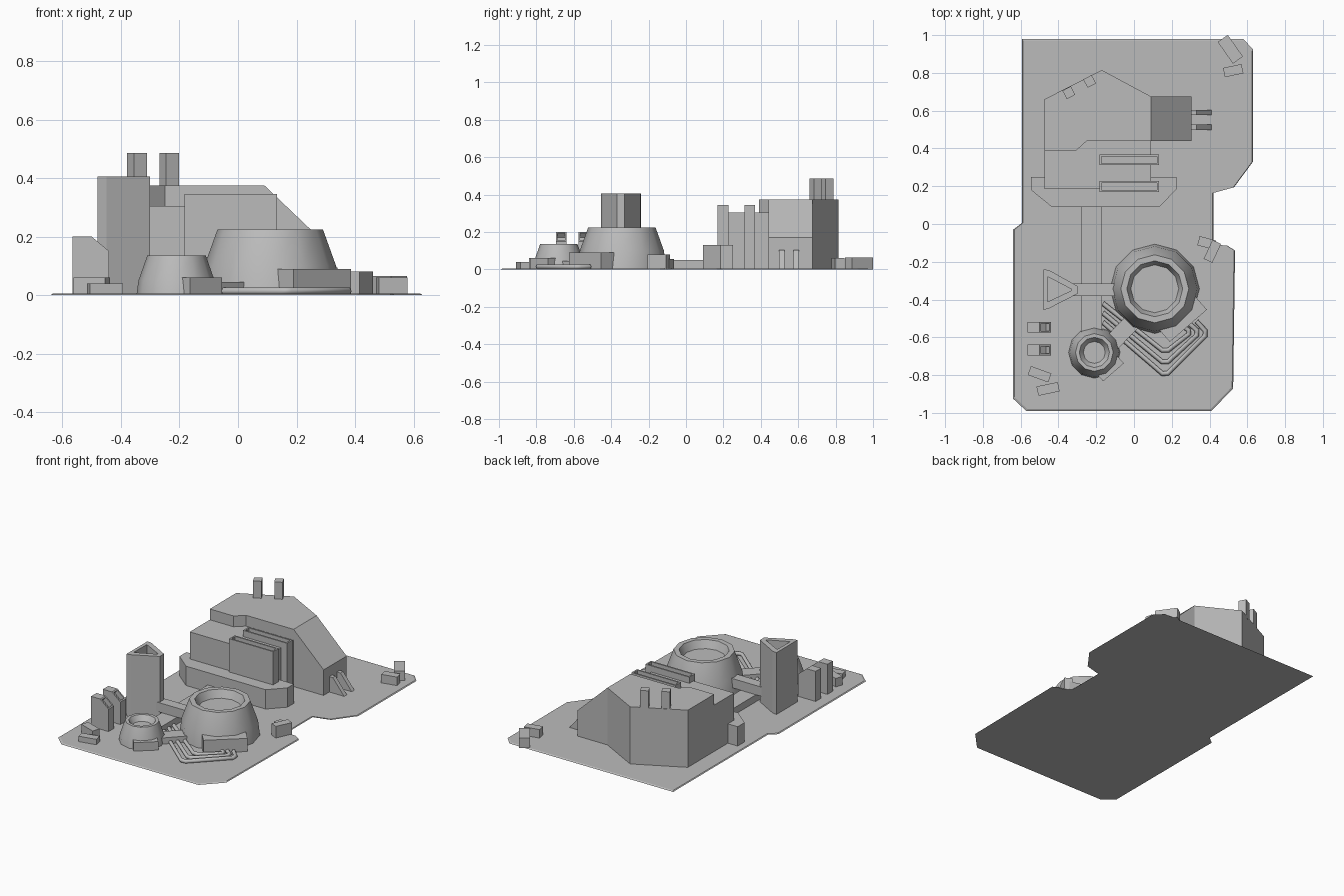
import bpy, bmesh, math
from mathutils import Vector, Matrix

old = bpy.data.objects.get("Cube")
if old:
    bpy.data.objects.remove(old)

grey = bpy.data.materials.new("plain grey")
grey.use_nodes = True
TONE = (0.5, 0.5, 0.5, 1)
grey.diffuse_color = TONE
grey.node_tree.nodes["Principled BSDF"].inputs["Base Color"].default_value = TONE


def finish(name, bm, smooth=False):
    bmesh.ops.recalc_face_normals(bm, faces=bm.faces)
    me = bpy.data.meshes.new(name)
    bm.to_mesh(me)
    bm.free()
    me.materials.append(grey)
    ob = bpy.data.objects.new(name, me)
    bpy.context.collection.objects.link(ob)
    if smooth:
        bpy.ops.object.select_all(action='DESELECT')
        ob.select_set(True)
        bpy.context.view_layer.objects.active = ob
        bpy.ops.object.shade_smooth_by_angle(angle=math.radians(35))
    return ob


def recess(bm, face, width, depth):
    """Inset a face and sink it."""
    bmesh.ops.inset_region(bm, faces=[face], thickness=width)
    shift = -face.normal * depth
    out = bmesh.ops.extrude_discrete_faces(bm, faces=[face])
    bmesh.ops.translate(bm, vec=shift, verts=out["faces"][0].verts)


def prism(name, outline, z0, z1, slot=None, taper=1):
    """Upright extrusion of a plan outline."""
    bm = bmesh.new()
    low = [bm.verts.new((x, y, z0)) for x, y in outline]
    high = [bm.verts.new((x * taper, y * taper, z1)) for x, y in outline]
    bm.faces.new(low)
    top = bm.faces.new(high)
    n = len(outline)
    for i in range(n):
        j = (i + 1) % n
        bm.faces.new((low[i], low[j], high[j], high[i]))
    bmesh.ops.recalc_face_normals(bm, faces=bm.faces)
    if slot:
        recess(bm, top, *slot)
    return finish(name, bm)


def box(name, x, y, w, d, z0, z1, turn=0, slot=None):
    r = Matrix.Rotation(math.radians(turn), 2)
    pts = [r @ Vector((a * w / 2, b * d / 2))
           for a, b in ((-1, -1), (1, -1), (1, 1), (-1, 1))]
    return prism(name, [(x + p.x, y + p.y) for p in pts], z0, z1, slot)


def side_prism(name, profile, y0, y1, slot_face=None):
    """Extrusion along y of an x-z profile."""
    bm = bmesh.new()
    f = bm.faces.new([bm.verts.new((x, y0, z)) for x, z in profile])
    ext = bmesh.ops.extrude_face_region(bm, geom=[f])
    verts = [v for v in ext["geom"] if isinstance(v, bmesh.types.BMVert)]
    bmesh.ops.translate(bm, vec=(0, y1 - y0, 0), verts=verts)
    bmesh.ops.recalc_face_normals(bm, faces=bm.faces)
    if slot_face:
        target = max(bm.faces, key=lambda q: q.normal.dot(Vector(slot_face)))
        recess(bm, target, 0.012, 0.03)
    return finish(name, bm)


def dome(name, x, y, profile, sides=12):
    """Turned shell from radius-height pairs, closed at both ends."""
    bm = bmesh.new()
    rings = []
    for r, z in profile:
        rings.append([bm.verts.new((x + r * math.cos(math.tau * i / sides),
                                    y + r * math.sin(math.tau * i / sides), z))
                      for i in range(sides)])
    for a, b in zip(rings, rings[1:]):
        for i in range(sides):
            j = (i + 1) % sides
            bm.faces.new((a[i], a[j], b[j], b[i]))
    bm.faces.new(rings[0])
    bm.faces.new(rings[-1])
    return finish(name, bm, smooth=True)


# Ground sheet
prism("ground", [(-.594, .98), (.578, .98), (.63, .925), (.63, .33), (.53, .195),
                 (.42, .165), (.42, -.11), (.495, -.115), (.535, -.14), (.525, -.87),
                 (.41, -.99), (-.57, -.99), (-.64, -.925), (-.64, -.03), (-.594, .005)],
      0, .005, taper=.99)

# Main building: hall, sloped wing, lower block, front step
prism("main_hall", [(-.475, .39), (-.305, .39), (-.25, .44), (.09, .44), (.09, .675),
                    (-.17, .815), (-.475, .66)], 0, .375)
side_prism("sloped_wing", [(.08, 0), (.305, 0), (.305, .17), (.09, .375), (.08, .375)],
           .44, .675)
box("lower_block", -.1925, .32, .565, .27, 0, .305)
prism("front_step", [(-.545, .25), (-.545, .18), (-.435, .09), (.135, .09),
                     (.225, .185), (.225, .25)], 0, .13)
for i, y in enumerate((.198, .34)):
    box(f"vent_slab_{i}", -.025, y, .315, .057, 0, .345, slot=(.014, .03))
for i, (x, y) in enumerate(((-.345, .695), (-.235, .755))):
    box(f"chimney_{i}", x, y, .05, .05, .36, .485, 28)
for i, y in enumerate((.512, .59)):
    side_prism(f"buttress_{i}", [(.3, 0), (.415, 0), (.33, .105), (.3, .105)],
               y - .014, y + .014)

# Domes
dome("large_dome", .11, -.343, [(.237, 0), (.225, .1), (.18, .225), (.148, .225),
                                (.127, .175)])
dome("small_dome", -.21, -.68, [(.137, 0), (.13, .05), (.1, .135), (.08, .135),
                                (.058, .1)])
box("large_dome_block", .245, -.49, .26, .13, 0, .09, 41)
box("small_dome_block", -.135, -.755, .145, .08, 0, .06, 41)
box("dome_link", -.06, -.57, .2, .09, 0, .045, 46)

# Three-sided tower and ducts
prism("tower", [(-.48, -.24), (-.48, -.455), (-.45, -.447), (-.3, -.37), (-.3, -.328),
                (-.45, -.244)], 0, .405, slot=(.035, .06))
box("bridge", -.2, -.348, .24, .065, .05, .11)
box("long_duct", -.225, -.25, .11, .7, 0, .05)

# Nested pipes
for k in range(3):
    cu = bpy.data.curves.new(f"pipe_{k}", 'CURVE')
    cu.dimensions = '3D'
    cu.bevel_depth = .013
    cu.bevel_resolution = 1
    cu.use_fill_caps = True
    path = [(-.165, -.52 + .05 * k), (.165, -.805 + .062 * k),
            (.39 - .042 * k, -.578 + .004 * k), (.33 - .035 * k, -.515 - .015 * k)]
    sp = cu.splines.new('POLY')
    # Corners are softened with two points each
    soft = [path[0]]
    for a, b, c in zip(path, path[1:], path[2:]):
        for q in (a, c):
            b2, q2 = Vector(b), Vector(q)
            soft.append(tuple(b2 + (q2 - b2).normalized() * .02))
    soft.append(path[-1])
    sp.points.add(len(soft) - 1)
    for p, (x, y) in zip(sp.points, soft):
        p.co = (x, y, .014, 1)
    cu.materials.append(grey)
    bpy.context.collection.objects.link(bpy.data.objects.new(f"pipe_{k}", cu))

# Pair of wedge-topped cabinets
for i, y in enumerate((-.547, -.667)):
    side_prism(f"cabinet_{i}", [(-.565, 0), (-.44, 0), (-.44, .15), (-.5, .2), (-.565, .2)],
               y - .028, y + .028, slot_face=(.64, 0, .77))

# Scattered crates: x, y, width, depth, height, turn
for i, (x, y, w, d, h, t) in enumerate((
        (-.5, -.795, .115, .05, .06, -20), (-.455, -.873, .115, .05, .04, 12),
        (.51, .925, .065, .14, .065, 35), (.525, .812, .1, .05, .06, 12),
        (.385, -.1, .09, .05, .055, -15), (.415, -.145, .05, .11, .08, -25))):
    box(f"crate_{i}", x, y, w, d, 0, h, t)
